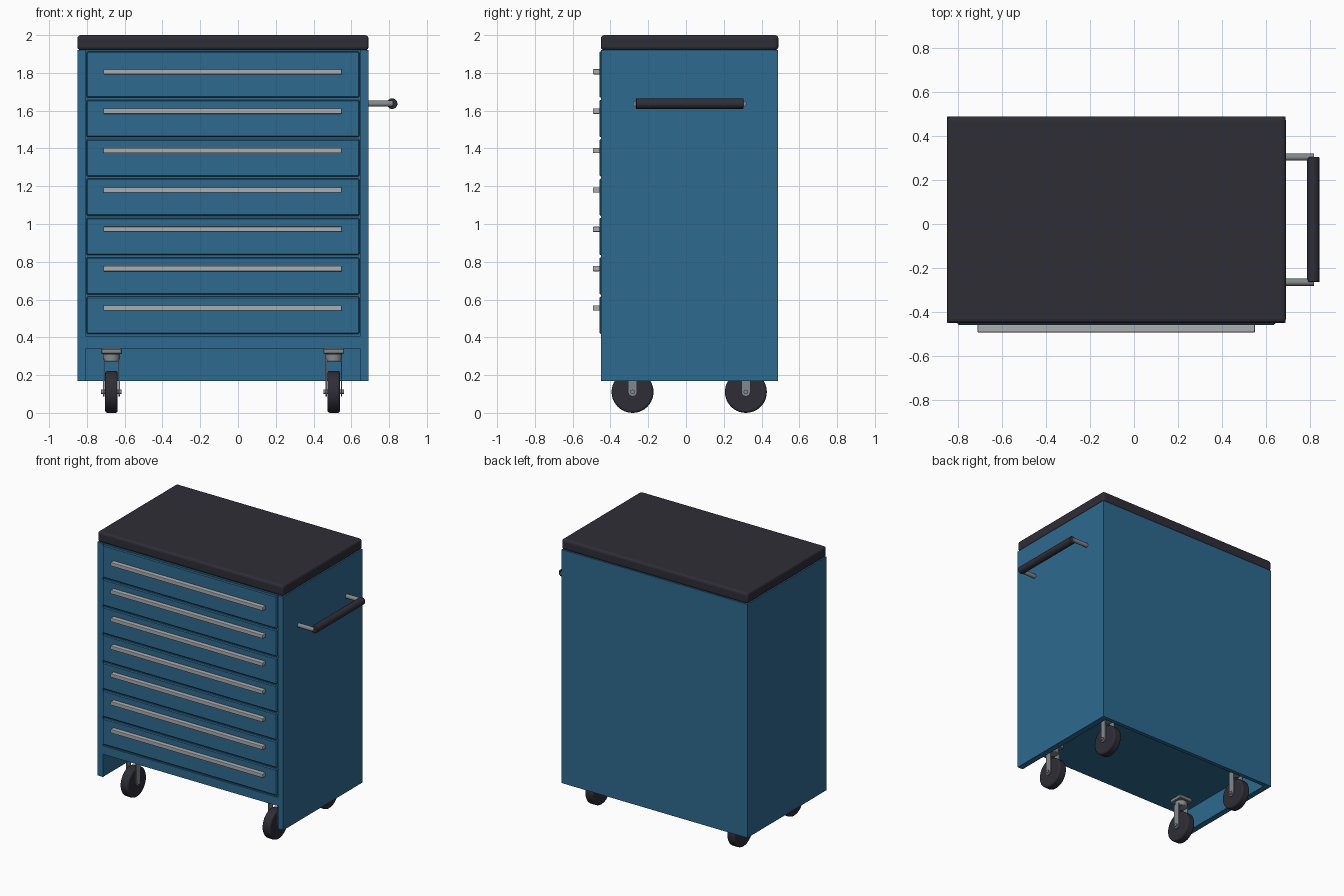
import bpy, bmesh, math
from mathutils import Matrix, Vector

if "Cube" in bpy.data.objects:
    bpy.data.objects.remove(bpy.data.objects["Cube"])


def material(name, rgb):
    m = bpy.data.materials.new(name)
    m.diffuse_color = (*rgb, 1)
    m.use_nodes = True
    m.node_tree.nodes["Principled BSDF"].inputs["Base Color"].default_value = m.diffuse_color
    return m


BLUE = material("steel_blue", (0.026, 0.145, 0.275))
DARK = material("dark_rubber", (0.028, 0.027, 0.037))
SILVER = material("light_aluminium", (0.42, 0.42, 0.42))
GREY = material("grey_steel", (0.23, 0.25, 0.26))


def finish(name, bm, mat, bevel=0, segments=1, smooth=False):
    me = bpy.data.meshes.new(name)
    bm.to_mesh(me)
    bm.free()
    me.materials.append(mat)
    ob = bpy.data.objects.new(name, me)
    bpy.context.collection.objects.link(ob)
    if bevel:
        mod = ob.modifiers.new("bevel", 'BEVEL')
        mod.width, mod.segments, mod.limit_method = bevel, segments, 'ANGLE'
        mod.angle_limit = math.radians(50)
    if smooth:
        bpy.ops.object.select_all(action='DESELECT')
        ob.select_set(True)
        bpy.context.view_layer.objects.active = ob
        bpy.ops.object.shade_smooth_by_angle(angle=math.radians(40))
    return ob


def box(name, mat, x, y, z, bevel=0, segments=1):
    """Box from (min, max) ranges on each axis."""
    bm = bmesh.new()
    bmesh.ops.create_cube(bm, size=1)
    for v in bm.verts:
        v.co = Vector([(r[0] + r[1]) / 2 + c * (r[1] - r[0]) for c, r in zip(v.co, (x, y, z))])
    return finish(name, bm, mat, bevel, segments)


def rod(name, mat, a, b, radius, sides=32, bevel=0, segments=2):
    """Cylinder between two points."""
    a, b = Vector(a), Vector(b)
    d = b - a
    bm = bmesh.new()
    bmesh.ops.create_cone(bm, cap_ends=True, segments=sides, radius1=radius, radius2=radius, depth=d.length,
                          matrix=Matrix.Translation((a + b) / 2) @ d.to_track_quat('Z', 'Y').to_matrix().to_4x4())
    return finish(name, bm, mat, bevel, segments, True)


def fork_plate(name, mat, x0, x1, y, z_axle, z_top, half):
    """Upright plate with a rounded lower end, extruded along x."""
    pts = [(y - half, z_top)]
    pts += [(y - half * math.cos(t * math.pi / 8), z_axle - half * math.sin(t * math.pi / 8)) for t in range(9)]
    pts.append((y + half, z_top))
    bm = bmesh.new()
    face = bm.faces.new([bm.verts.new((x0, py, pz)) for py, pz in pts])
    ext = bmesh.ops.extrude_face_region(bm, geom=[face])
    bmesh.ops.translate(bm, vec=(x1 - x0, 0, 0),
                        verts=[g for g in ext["geom"] if isinstance(g, bmesh.types.BMVert)])
    bmesh.ops.recalc_face_normals(bm, faces=bm.faces)
    return finish(name, bm, mat)


# Cabinet extents
L, R, F, B = -0.85, 0.69, -0.45, 0.488
Z0, FLOOR, ZT = 0.17, 0.34, 1.92
W = 0.045

# Carcass panels, open underneath and at the front of the plinth
box("left_side", BLUE, (L, L + W), (F, B), (Z0, ZT))
box("right_side", BLUE, (R - W, R), (F, B), (Z0, ZT))
box("back_panel", BLUE, (L + W, R - W), (B - 0.03, B), (Z0, ZT))
box("floor_panel", BLUE, (L + W, R - W), (F + 0.01, B - 0.03), (FLOOR, FLOOR + 0.03))
box("front_backing", BLUE, (L + W, R - W), (F + 0.01, F + 0.02), (FLOOR, ZT))
box("bottom_rail", BLUE, (L + W, R - W), (F, F + 0.01), (FLOOR, 0.404))

# Padded worktop
box("worktop", DARK, (L - 0.001, R + 0.001), (F - 0.001, B + 0.001), (ZT, 2.0), 0.018, 3)

# Drawers with full width pulls
for i in range(7):
    z = 0.555 + i * 0.2085
    top = 1.913 if i == 6 else z + 0.06
    box(f"drawer_front_{i + 1}", BLUE, (L + W + 0.002, R - W - 0.002), (F - 0.009, F + 0.01), (z - 0.137, top), 0.006)
    box(f"drawer_pull_{i + 1}", SILVER, (-0.712, 0.55), (-0.493, F - 0.007), (z - 0.014, z + 0.014), 0.004, 2)

# Push handle on the right side
ZH = 1.637
for side, y in (("front", -0.265), ("rear", 0.304)):
    rod(f"handle_arm_{side}", GREY, (R - 0.01, y, ZH), (0.82, y, ZH), 0.016, 20)
rod("handle_grip", DARK, (0.816, -0.265, ZH), (0.816, 0.304, ZH), 0.028, 32, 0.004)

# Casters
for sx, x in (("left", -0.67), ("right", 0.507)):
    for sy, y in (("front", -0.283), ("rear", 0.317)):
        tag = f"{sy}_{sx}"
        zc = 0.111
        box(f"caster_plate_{tag}", GREY, (x - 0.055, x + 0.055), (y - 0.055, y + 0.055), (0.312, FLOOR), 0.004)
        rod(f"caster_swivel_{tag}", GREY, (x, y, 0.272), (x, y, 0.314), 0.044, 24, 0.006)
        for s in (-1, 1):
            fork_plate(f"fork_plate_{tag}_{'outer' if s > 0 else 'inner'}", GREY,
                       x + s * 0.037, x + s * 0.044, y, zc, 0.285, 0.024)
        rod(f"axle_{tag}", GREY, (x - 0.054, y, zc), (x + 0.054, y, zc), 0.012, 12)
        rod(f"wheel_{tag}", DARK, (x - 0.033, y, zc), (x + 0.033, y, zc), 0.111, 40, 0.012, 3)
